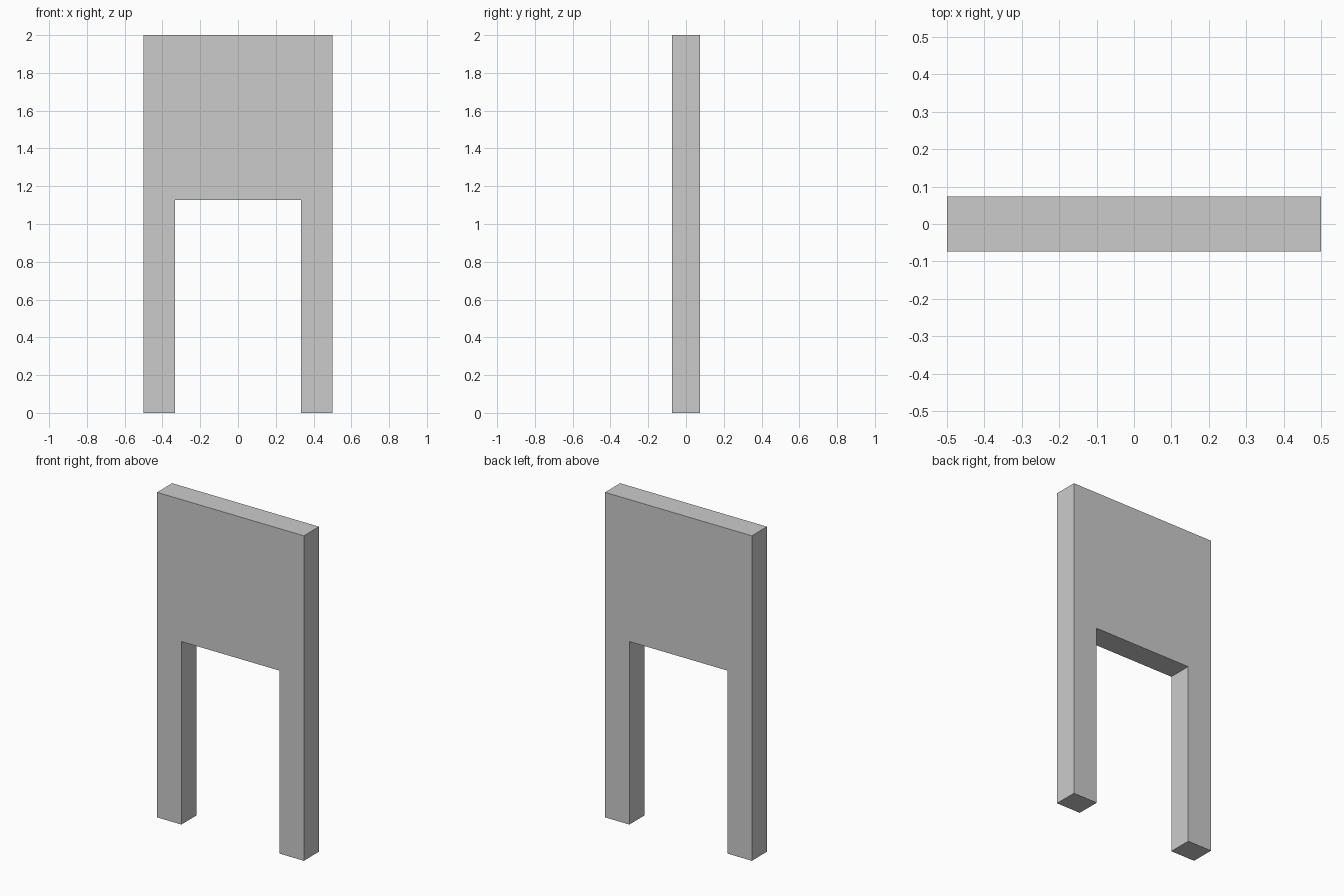
import bpy, bmesh

if "Cube" in bpy.data.objects:
    bpy.data.objects.remove(bpy.data.objects["Cube"])

WIDTH, HEIGHT, DEPTH = 1.0, 2.0, 0.147
OPEN_HALF, OPEN_TOP = 0.334, 1.126


def extrude_profile(name, points, depth):
    """Extrude a closed x-z outline along y, centred on y = 0."""
    bm = bmesh.new()
    face = bm.faces.new([bm.verts.new((x, -depth / 2, z)) for x, z in points])
    result = bmesh.ops.extrude_face_region(bm, geom=[face])
    moved = [v for v in result["geom"] if isinstance(v, bmesh.types.BMVert)]
    bmesh.ops.translate(bm, verts=moved, vec=(0, depth, 0))
    bmesh.ops.recalc_face_normals(bm, faces=bm.faces)
    mesh = bpy.data.meshes.new(name)
    bm.to_mesh(mesh)
    bm.free()
    obj = bpy.data.objects.new(name, mesh)
    bpy.context.collection.objects.link(obj)
    return obj


# Wall panel with doorway: right half of the outline, mirrored to the left
half = [(OPEN_HALF, OPEN_TOP), (OPEN_HALF, 0), (WIDTH / 2, 0), (WIDTH / 2, HEIGHT)]
outline = half + [(-x, z) for x, z in reversed(half)]
extrude_profile("doorway_wall", outline, DEPTH)
